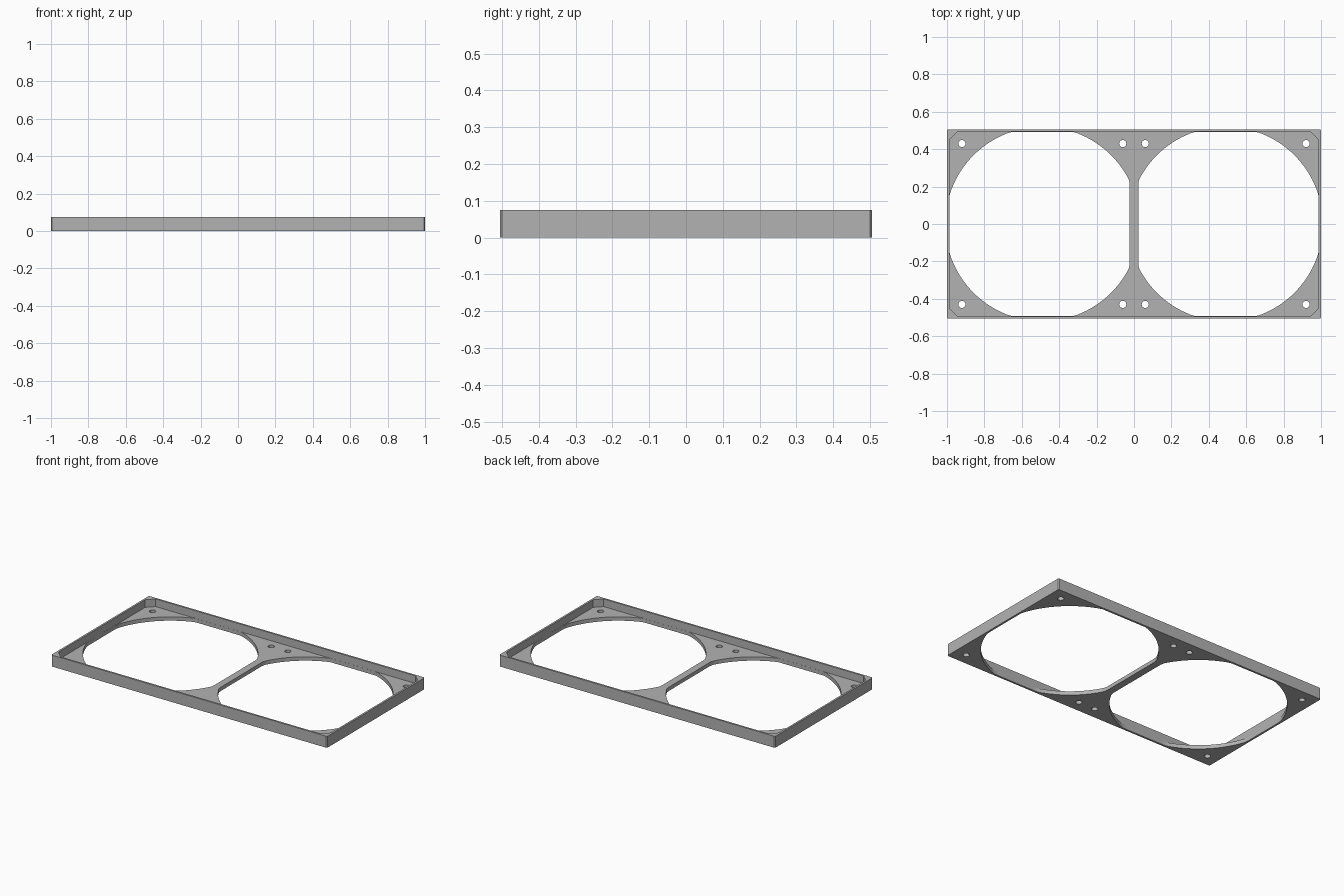
import bpy, bmesh
from math import cos, sin, tau

cube = bpy.data.objects.get("Cube")
if cube:
    bpy.data.objects.remove(cube, do_unlink=True)

HALF_X, HALF_Y, HEIGHT = 1.0, 0.506, 0.075
WALL, FLOOR = 0.0125, 0.025
IN_X, IN_Y = HALF_X - WALL, HALF_Y - WALL
BAR, LIP = 0.0235, 0.0006
BAY_X, BAY_R = 0.49, 0.52
HOLE_GAP, HOLE_R = 0.43, 0.019

grey = bpy.data.materials.new("grey plastic")
grey.use_nodes = True
grey.diffuse_color = (0.45, 0.45, 0.45, 1)
grey.node_tree.nodes["Principled BSDF"].inputs["Base Color"].default_value = grey.diffuse_color


def prism(name, outline, low, high):
    """Extrude a flat counter-clockwise outline between two heights."""
    bm = bmesh.new()
    face = bm.faces.new([bm.verts.new((x, y, low)) for x, y in outline])
    top = bmesh.ops.extrude_face_region(bm, geom=[face], use_keep_orig=True)["geom"]
    bmesh.ops.translate(bm, vec=(0, 0, high - low),
                        verts=[g for g in top if isinstance(g, bmesh.types.BMVert)])
    bmesh.ops.recalc_face_normals(bm, faces=bm.faces)
    mesh = bpy.data.meshes.new(name)
    bm.to_mesh(mesh)
    bm.free()
    mesh.materials.append(grey)
    obj = bpy.data.objects.new(name, mesh)
    bpy.context.collection.objects.link(obj)
    return obj


def chamfered(hx, hy, c):
    return [(hx, c - hy), (hx, hy - c), (hx - c, hy), (c - hx, hy),
            (-hx, hy - c), (-hx, c - hy), (c - hx, -hy), (hx - c, -hy)]


def circle(cx, cy, r, count):
    return [(cx + r * cos(tau * i / count), cy + r * sin(tau * i / count)) for i in range(count)]


def clamp(value, low, high):
    return max(low, min(high, value))


def carve(target, cutter):
    cutter.hide_render = True
    mod = target.modifiers.new("cut", "BOOLEAN")
    mod.operation, mod.solver, mod.object = "DIFFERENCE", "EXACT", cutter
    bpy.context.view_layer.objects.active = target
    bpy.ops.object.modifier_apply(modifier=mod.name)
    bpy.data.objects.remove(cutter, do_unlink=True)


# Tray: solid block with a shallow pocket, leaving a thin rim
frame = prism("double_fan_frame", chamfered(HALF_X, HALF_Y, 0.006), 0, HEIGHT)
carve(frame, prism("pocket_cutter", chamfered(IN_X, IN_Y, 0.045), FLOOR, HEIGHT + 0.1))

for side in (-1, 1):
    # Round opening, flattened where it meets the rim and the middle bar
    left, right = sorted((side * BAR, side * (IN_X - LIP)))
    opening = [(clamp(x, left, right), clamp(y, LIP - IN_Y, IN_Y - LIP))
               for x, y in circle(side * BAY_X, 0, BAY_R, 120)]
    carve(frame, prism("opening_cutter", opening, -0.1, FLOOR + 0.01))
    # Screw holes at the four corners of each bay
    for dx in (-HOLE_GAP, HOLE_GAP):
        for y in (-HOLE_GAP, HOLE_GAP):
            hole = circle(side * BAY_X + dx, y, HOLE_R, 24)
            carve(frame, prism("hole_cutter", hole, -0.1, FLOOR + 0.01))

# Smooth the curved cuts, keep the edges crisp
bpy.ops.object.select_all(action="DESELECT")
frame.select_set(True)
bpy.context.view_layer.objects.active = frame
bpy.ops.object.shade_smooth_by_angle(angle=0.5)
